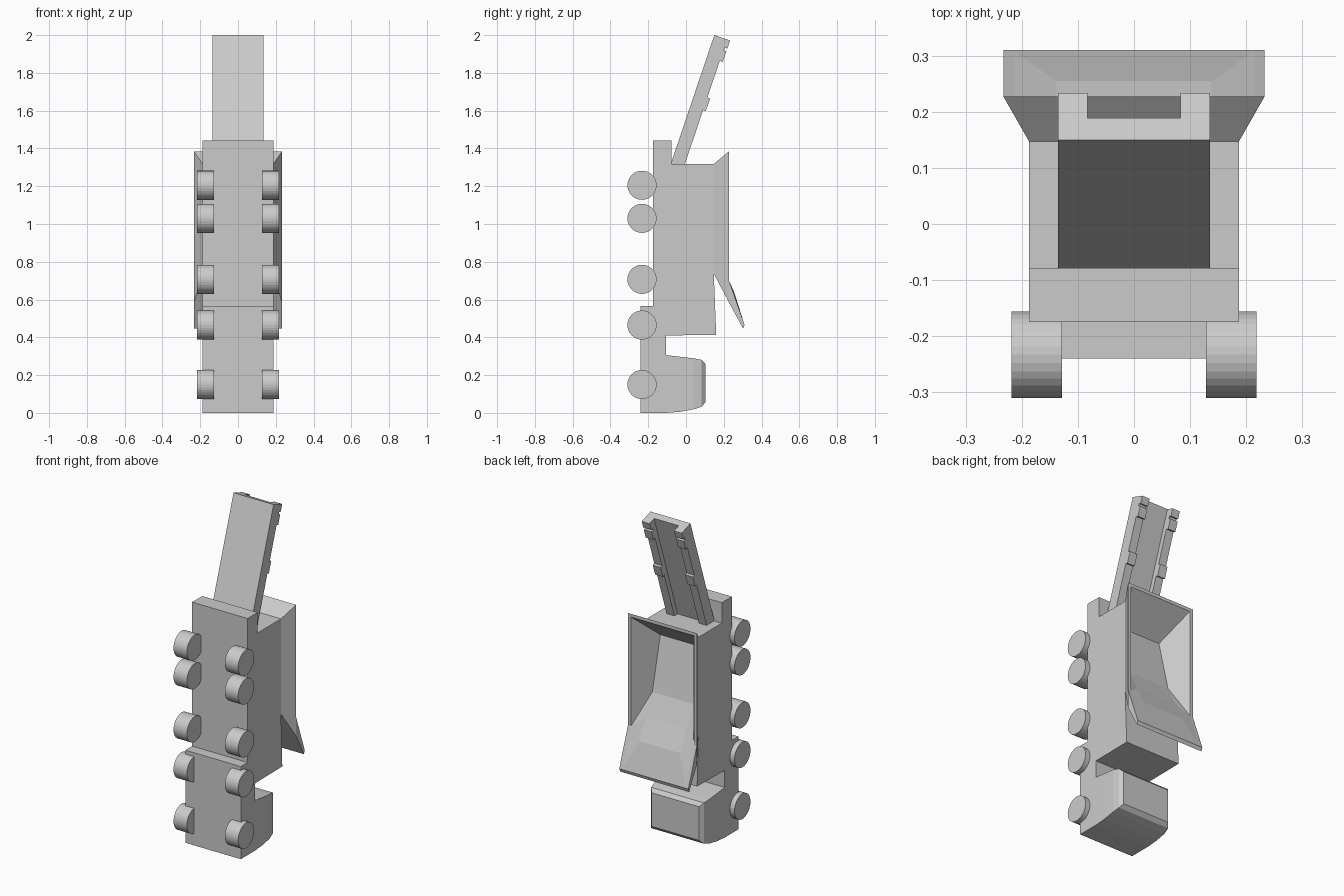
import bpy, bmesh, math
from mathutils import Vector, Matrix

if "Cube" in bpy.data.objects:
    bpy.data.objects.remove(bpy.data.objects["Cube"])


def finish(bm, name):
    bmesh.ops.remove_doubles(bm, verts=bm.verts, dist=0.0005)
    bmesh.ops.recalc_face_normals(bm, faces=bm.faces)
    me = bpy.data.meshes.new(name)
    bm.to_mesh(me)
    bm.free()
    ob = bpy.data.objects.new(name, me)
    bpy.context.collection.objects.link(ob)
    return ob


def face(bm, pts):
    bm.faces.new([bm.verts.new(p) for p in pts])


def extrude_profile(bm, prof, x0, x1, skip=None):
    """Extrude a (y, z) outline along x, optionally leaving one edge open."""
    n = len(prof)
    for x in (x0, x1):
        face(bm, [(x, y, z) for y, z in prof])
    for i in range(n):
        if i != skip:
            (a, b), (c, d) = prof[i], prof[(i + 1) % n]
            face(bm, [(x0, a, b), (x1, a, b), (x1, c, d), (x0, c, d)])


W = 0.187
# Body shell, left open where the hopper joins
bm = bmesh.new()
body = [(-0.105, 0.41), (-0.175, 0.41), (-0.175, 1.443), (-0.078, 1.443),
        (-0.078, 1.318), (0.147, 1.318), (0.147, 0.737), (0.16, 0.413)]
extrude_profile(bm, body, -W, W, skip=5)

# Hopper: flared rim, sloping inner walls, folded floor and tail flap
P = {
    "base_top": (W, 0.147, 1.318), "base_low": (W, 0.147, 0.737),
    "rim_top": (0.233, 0.2275, 1.385), "rim_side": (0.233, 0.2275, 0.70),
    "rim_low": (0.233, 0.2275, 0.585), "end": (0.233, 0.31, 0.467),
    "lip": (0.233, 0.302, 0.446),
    "in_top": (0.212, 0.2275, 1.365), "in_side": (0.212, 0.2275, 0.70),
    "in_end": (0.212, 0.306, 0.478),
    "A": (0.138, 0.05, 1.21), "B": (0.138, 0.127, 0.89),
    "C": (0.138, 0.19, 0.76), "D": (0.138, 0.255, 0.64),
}


def pt(k, s):
    x, y, z = P[k]
    return (s * x, y, z)


side_faces = [
    ("base_top", "rim_top", "rim_side", "rim_low", "base_low"),
    ("rim_side", "end", "lip", "rim_low"),
    ("rim_top", "rim_side", "in_side", "in_top"),
    ("rim_side", "end", "in_end", "in_side"),
    ("in_top", "in_side", "B", "A"), ("in_side", "C", "B"),
    ("in_side", "in_end", "D", "C"),
]
for s in (1, -1):
    for keys in side_faces:
        face(bm, [pt(k, s) for k in keys])
strip = ["base_top", "rim_top", "in_top", "A", "B", "C", "D",
         "in_end", "end", "lip", "rim_low", "base_low"]
for a, b in zip(strip, strip[1:]):
    face(bm, [pt(a, 1), pt(b, 1), pt(b, -1), pt(a, -1)])
finish(bm, "body_and_hopper")

# Chassis plate between cab and body
bm = bmesh.new()
extrude_profile(bm, [(-0.24, 0.29), (-0.105, 0.29), (-0.105, 0.415),
                     (-0.17, 0.565), (-0.24, 0.565)], -W, W)
finish(bm, "chassis")

# Cab lofted along y: (y, half width, z low, z high)
bm = bmesh.new()
rings = []
for y, w, z0, z1 in [(-0.24, W, 0, 0.306), (-0.105, W, 0, 0.306), (-0.03, W, 0.006, 0.297),
                     (0.04, 0.186, 0.019, 0.289), (0.082, 0.178, 0.032, 0.281),
                     (0.102, 0.16, 0.055, 0.26)]:
    rings.append([bm.verts.new(p) for p in
                  ((-w, y, z0), (w, y, z0), (w, y, z1), (-w, y, z1))])
for r, q in zip(rings, rings[1:]):
    for i in range(4):
        j = (i + 1) % 4
        bm.faces.new((r[i], r[j], q[j], q[i]))
bm.faces.new(rings[0])
bm.faces.new(rings[-1])
finish(bm, "cab")

# Wheels
for i, z in enumerate((0.15, 0.465, 0.707, 1.03, 1.205)):
    for s, label in ((-1, "left"), (1, "right")):
        bm = bmesh.new()
        bmesh.ops.create_cone(bm, cap_ends=True, segments=32, radius1=0.077,
                              radius2=0.077, depth=0.09,
                              matrix=Matrix.Rotation(math.pi / 2, 4, 'Y'))
        ob = finish(bm, f"wheel_{label}_{i + 1}")
        ob.location = (s * 0.173, -0.233, z)

# Tilted ramp: flat plate with two stepped rails
tip = Vector((0.15, 2.0))
along = Vector((-0.23, -0.68)).normalized()
out = Vector((-along.y, along.x))


def ramp_outline(steps):
    last = steps[-1][1]
    pts = [tip] + [tip + along * d + out * h for d, h in steps]
    foot = (0.682 + out.y * last) / -along.y
    pts.append(tip + along * foot + out * last)
    pts.append(tip + along * (0.682 / -along.y))
    return [(p.x, p.y) for p in pts]


bm = bmesh.new()
extrude_profile(bm, ramp_outline([(0, 0.041)]), -0.084, 0.084)
finish(bm, "ramp_plate")
rail = ramp_outline([(0, 0.088), (0.045, 0.088), (0.045, 0.073), (0.06, 0.073),
                     (0.06, 0.088), (0.12, 0.088), (0.12, 0.071), (0.325, 0.071),
                     (0.325, 0.086), (0.395, 0.086), (0.395, 0.071)])
for s, label in ((-1, "left"), (1, "right")):
    bm = bmesh.new()
    extrude_profile(bm, rail, s * 0.083, s * 0.135)
    finish(bm, f"ramp_rail_{label}")
